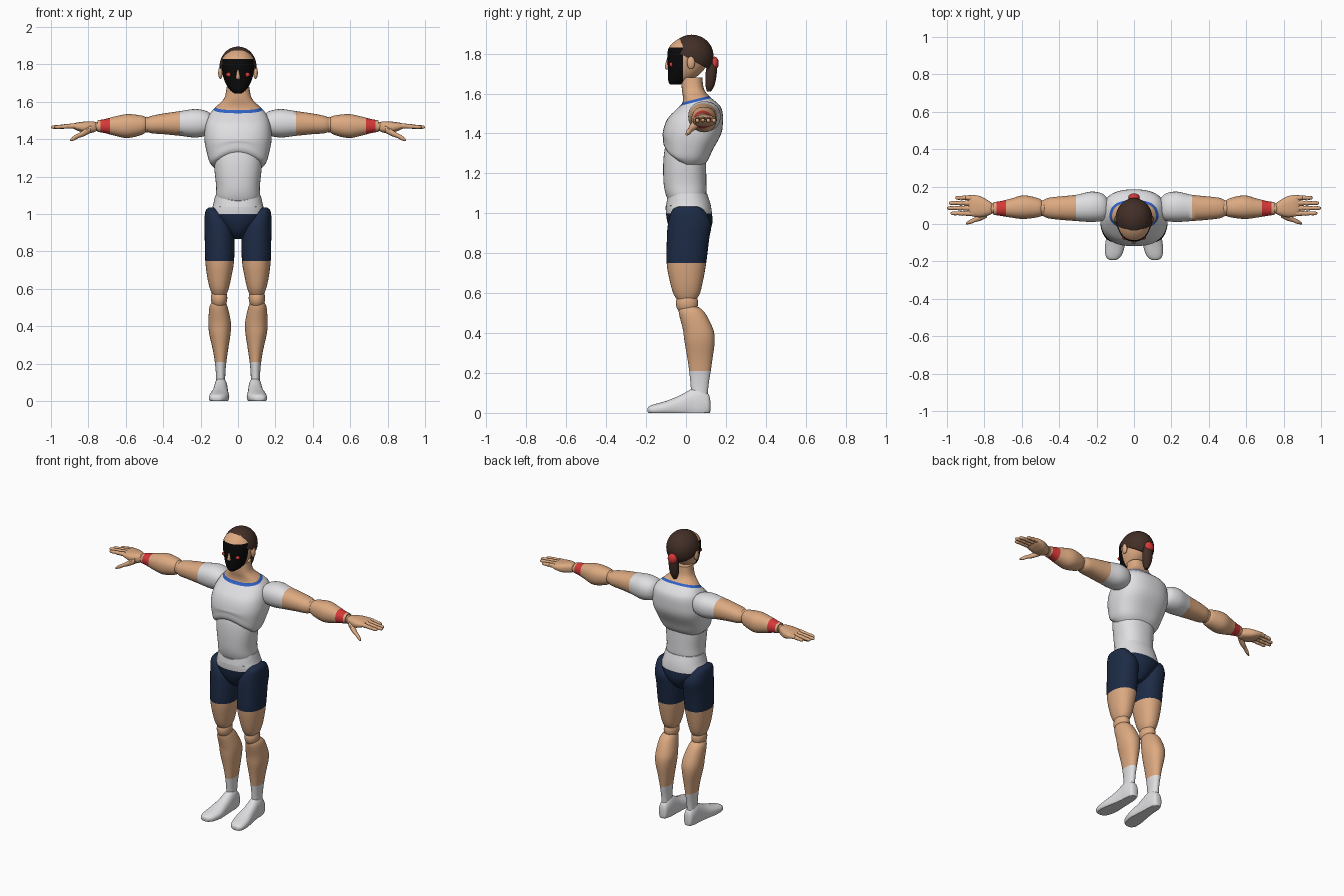
import bpy
import bmesh
import math
from mathutils import Vector, Matrix

cube = bpy.data.objects.get("Cube")
if cube:
    bpy.data.objects.remove(cube, do_unlink=True)

# Flat colours
COLOURS = {
    "skin": (.72, .40, .22),
    "white cloth": (.74, .74, .76),
    "navy cloth": (.012, .024, .06),
    "brown hair": (.055, .028, .02),
    "black mask": (.003, .003, .003),
    "red band": (.68, .04, .04),
    "blue trim": (.03, .12, .55),
}
MATS = {}
for label, rgb in COLOURS.items():
    mat = bpy.data.materials.new(label)
    mat.use_nodes = True
    mat.diffuse_color = (*rgb, 1)
    shader = mat.node_tree.nodes["Principled BSDF"]
    shader.inputs["Base Color"].default_value = (*rgb, 1)
    shader.inputs["Roughness"].default_value = .8
    MATS[label] = mat


def finish(name, bm, paint, side=1, cuts=()):
    """Cut colour borders, mirror, paint by rule and shade smooth."""
    for point, normal in cuts:
        geom = bm.verts[:] + bm.edges[:] + bm.faces[:]
        bmesh.ops.bisect_plane(bm, geom=geom, plane_co=point, plane_no=normal)
    rule = paint if callable(paint) else (lambda co: paint)
    used = []
    for face in bm.faces:
        label = rule(face.calc_center_median())
        if label not in used:
            used.append(label)
        face.material_index = used.index(label)
    for vert in bm.verts:
        vert.co.x *= side
    bmesh.ops.recalc_face_normals(bm, faces=bm.faces[:])
    mesh = bpy.data.meshes.new(name)
    bm.to_mesh(mesh)
    bm.free()
    for label in used:
        mesh.materials.append(MATS[label])
    mesh.shade_smooth()
    mesh.set_sharp_from_angle(angle=math.radians(40))
    obj = bpy.data.objects.new(name, mesh)
    bpy.context.collection.objects.link(obj)
    return obj


def spline(rings, steps):
    """Catmull-Rom interpolation of ring settings."""
    rows = [Vector(r) for r in rings]
    rows = [rows[0]] + rows + [rows[-1]]
    for a, b, c, d in zip(rows, rows[1:], rows[2:], rows[3:]):
        for i in range(steps):
            t = i / steps
            yield b + (c - a) * (t / 2) + (a * 2 - b * 5 + c * 4 - d) * (t * t / 2) \
                + (b * 3 - a - c * 3 + d) * (t ** 3 / 2)
    yield rows[-1]


def loft(name, axis, rings, paint, side=1, cuts=(), power=2.2, seg=32, steps=4, warp=None):
    """Skin rings of (position, centre, centre, radius, radius) along an axis."""
    bm = bmesh.new()
    loops = []
    for t, a, b, ra, rb in spline(rings, steps):
        loop = []
        for k in range(seg):
            ang = math.tau * k / seg
            c, s = math.cos(ang), math.sin(ang)
            u = a + ra * math.copysign(abs(c) ** (2 / power), c)
            v = b + rb * math.copysign(abs(s) ** (2 / power), s)
            co = Vector({"X": (t, u, v), "Y": (u, t, v), "Z": (u, v, t)}[axis])
            loop.append(bm.verts.new(warp(co) if warp else co))
        loops.append(loop)
    for low, high in zip(loops, loops[1:]):
        for k in range(seg):
            j = (k + 1) % seg
            bm.faces.new((low[k], low[j], high[j], high[k]))
    bm.faces.new(loops[0])
    bm.faces.new(loops[-1])
    return finish(name, bm, paint, side, cuts)


def ball(name, centre, size, paint, side=1):
    bm = bmesh.new()
    bmesh.ops.create_uvsphere(bm, u_segments=24, v_segments=14, radius=1)
    bm.transform(Matrix.Translation(centre) @ Matrix.Diagonal((*size, 1)))
    return finish(name, bm, paint, side)


# Chest, shoulders and neck, with an arched rib edge and a trimmed neckline
def rib_arch(co):
    if co.y < 0 and co.z < 1.4:
        fade = min(1, (1.4 - co.z) / .1) * min(1, -co.y / .06)
        co.z += .075 * fade * max(0, 1 - (co.x / .15) ** 2)
    return co


def neckline(co):
    height = co.z - 1.548 - .25 * (co.y + .02)
    return "white cloth" if height < -.007 else "blue trim" if height < .007 else "skin"


slope = Vector((0, -.25, 1))
loft("chest", "Z", [
    (1.24, 0, 0, .12, .09), (1.27, 0, 0, .148, .112), (1.32, 0, .01, .165, .125),
    (1.4, 0, .03, .18, .147), (1.47, 0, .045, .175, .14), (1.52, 0, .065, .16, .115),
    (1.55, 0, .07, .14, .09), (1.58, 0, .055, .11, .07), (1.62, 0, .035, .073, .056),
    (1.68, 0, .03, .06, .052)], neckline, power=2.5, seg=48, warp=rib_arch,
    cuts=[((0, -.02, 1.541), slope), ((0, -.02, 1.555), slope)])

# Belly and hips
loft("belly", "Z", [
    (1.41, 0, 0, .1, .08), (1.33, 0, -.005, .125, .1), (1.25, 0, -.007, .127, .107),
    (1.15, 0, -.005, .117, .107), (1.09, 0, 0, .117, .1), (1.05, 0, 0, .1, .08)],
    "white cloth", power=2.3, seg=40)


def waist_dip(co):
    if co.y < 0 and co.z > 1.04:
        co.z -= .035 * (-co.y / .11) * max(0, 1 - (co.x / .13) ** 2)
    return co


loft("pelvis", "Z", [
    (1.1, 0, .005, .122, .1), (1.05, 0, .01, .133, .112), (1, 0, .015, .145, .115),
    (.95, 0, .02, .115, .112), (.9, 0, .02, .06, .09), (.865, 0, .02, .025, .05)],
    lambda co: "white cloth" if co.z > 1 else "navy cloth",
    cuts=[((0, 0, 1), (0, 0, 1))], seg=40, warp=waist_dip)


# Head painted with a mask over the face
def face_paint(co):
    return "black mask" if co.y < -.015 and co.z < 1.83 else "skin"


loft("head", "Z", [
    (1.645, 0, -.055, .02, .025), (1.66, 0, -.04, .04, .048), (1.69, 0, -.015, .062, .075),
    (1.73, 0, .003, .078, .094), (1.78, 0, .012, .088, .106), (1.83, 0, .02, .086, .106),
    (1.87, 0, .025, .055, .07), (1.885, 0, .025, .02, .03)], face_paint, seg=40,
    cuts=[((0, -.015, 0), (0, 1, 0)), ((0, 0, 1.83), (0, 0, 1))])
loft("nose", "Z", [
    (1.72, 0, -.09, .008, .006), (1.73, 0, -.094, .011, .012),
    (1.77, 0, -.09, .005, .008)], "skin", seg=12)

# Hair cap trimmed along a line falling toward the nape, then the tied tail
hair = bmesh.new()
bmesh.ops.create_uvsphere(hair, u_segments=40, v_segments=24, radius=1)
hair.transform(Matrix.Translation((0, .028, 1.788)) @ Matrix.Diagonal((.099, .11, .107, 1)))
cut = bmesh.ops.bisect_plane(
    hair, geom=hair.verts[:] + hair.edges[:] + hair.faces[:],
    plane_co=(0, -.08, 1.828), plane_no=(0, .55, 1), clear_inner=True)
rim = [e for e in cut["geom_cut"] if isinstance(e, bmesh.types.BMEdge)]
bmesh.ops.contextual_create(hair, geom=rim)
finish("hair_cap", hair, "brown hair")
loft("ponytail", "Z", [
    (1.79, 0, .12, .015, .015), (1.75, 0, .13, .028, .025), (1.69, 0, .125, .031, .028),
    (1.64, 0, .12, .024, .022), (1.61, 0, .115, .01, .01)], "brown hair", seg=20)
ball("hair_tie", (0, .143, 1.752), (.031, .021, .033), "red band")

HAND = {"index": (.057, .98), "middle": (.085, 1), "ring": (.112, .99), "little": (.14, .955)}

for side, word in ((1, "left_"), (-1, "right_")):
    # Head details
    ball(word + "ear", (.094, .025, 1.755), (.012, .02, .033), "skin", side)
    ball(word + "eye", (.048, -.074, 1.745), (.016, .01, .012), "red band", side)

    # Sleeved upper arm, elbow and banded forearm
    loft(word + "upper_arm", "X", [
        (.14, .085, 1.485, .05, .045), (.17, .09, 1.485, .073, .066),
        (.23, .092, 1.485, .081, .076), (.31, .086, 1.484, .07, .066),
        (.4, .085, 1.482, .062, .055), (.46, .085, 1.478, .054, .047),
        (.49, .085, 1.478, .04, .036)],
        lambda co: "white cloth" if co.x < .31 else "skin", side, [((.31, 0, 0), (1, 0, 0))])
    ball(word + "elbow", (.49, .085, 1.478), (.04, .042, .042), "skin", side)
    loft(word + "forearm", "X", [
        (.49, .085, 1.478, .036, .034), (.51, .087, 1.475, .05, .05),
        (.59, .09, 1.47, .063, .064), (.66, .085, 1.47, .05, .051),
        (.71, .083, 1.47, .04, .038), (.75, .083, 1.47, .034, .031)],
        lambda co: "red band" if .685 < co.x < .735 else "skin", side,
        [((.685, 0, 0), (1, 0, 0)), ((.735, 0, 0), (1, 0, 0))])

    # Wrist, palm, fingers and thumb
    ball(word + "wrist", (.755, .083, 1.468), (.025, .028, .025), "skin", side)
    loft(word + "palm", "X", [
        (.755, .083, 1.466, .025, .02), (.775, .085, 1.465, .038, .03),
        (.82, .092, 1.464, .056, .03), (.865, .098, 1.468, .057, .02),
        (.885, .099, 1.47, .05, .01)], "skin", side, power=2.6)
    for finger, (y, tip) in HAND.items():
        span = tip - .865
        shape = ((0, .013), (.2, .014), (.4, .011), (.44, .013), (.7, .0095), (.74, .011),
                 (.94, .009), (1, .003))
        loft(word + finger + "_finger", "X",
             [(.865 + span * f, y, 1.472 - .008 * f, r, r) for f, r in shape],
             "skin", side, seg=10, steps=2)
    loft(word + "thumb", "X", [
        (.785, .055, 1.455, .02, .02), (.82, .037, 1.435, .019, .018),
        (.85, .023, 1.42, .013, .013), (.875, .012, 1.407, .012, .013),
        (.897, .003, 1.395, .005, .006)], "skin", side, seg=12)

    # Thigh in shorts, knee and calf in sock
    loft(word + "thigh", "Z", [
        (1.035, .135, .01, .02, .045), (1.015, .132, .01, .042, .08),
        (.95, .107, .018, .073, .108), (.87, .099, .01, .079, .106),
        (.75, .098, .002, .077, .099), (.66, .1, .002, .064, .083),
        (.6, .1, .003, .05, .067), (.57, .1, .003, .038, .05)],
        lambda co: "navy cloth" if co.z > .75 else "skin", side, [((0, 0, .75), (0, 0, 1))])
    ball(word + "knee", (.101, .005, .55), (.044, .056, .06), "skin", side)
    loft(word + "calf", "Z", [
        (.53, .103, .015, .036, .048), (.5, .104, .03, .049, .066),
        (.42, .098, .06, .06, .076), (.36, .097, .068, .057, .076),
        (.28, .094, .07, .042, .064), (.21, .093, .07, .031, .054),
        (.14, .093, .068, .025, .045), (.08, .093, .068, .025, .04)],
        lambda co: "white cloth" if co.z < .21 else "skin", side, [((0, 0, .21), (0, 0, 1))])

    # Foot with a flattened sole
    loft(word + "foot", "Y", [
        (.122, .092, .035, .012, .025), (.112, .092, .04, .028, .055),
        (.07, .092, .045, .036, .08), (.03, .092, .045, .038, .075),
        (-.03, .095, .03, .044, .058), (-.1, .1, .022, .053, .038),
        (-.16, .108, .016, .046, .027), (-.185, .112, .015, .03, .018),
        (-.192, .112, .015, .015, .01)], "white cloth", side, power=2.3,
        warp=lambda co: Vector((co.x, co.y, max(0, co.z))))
